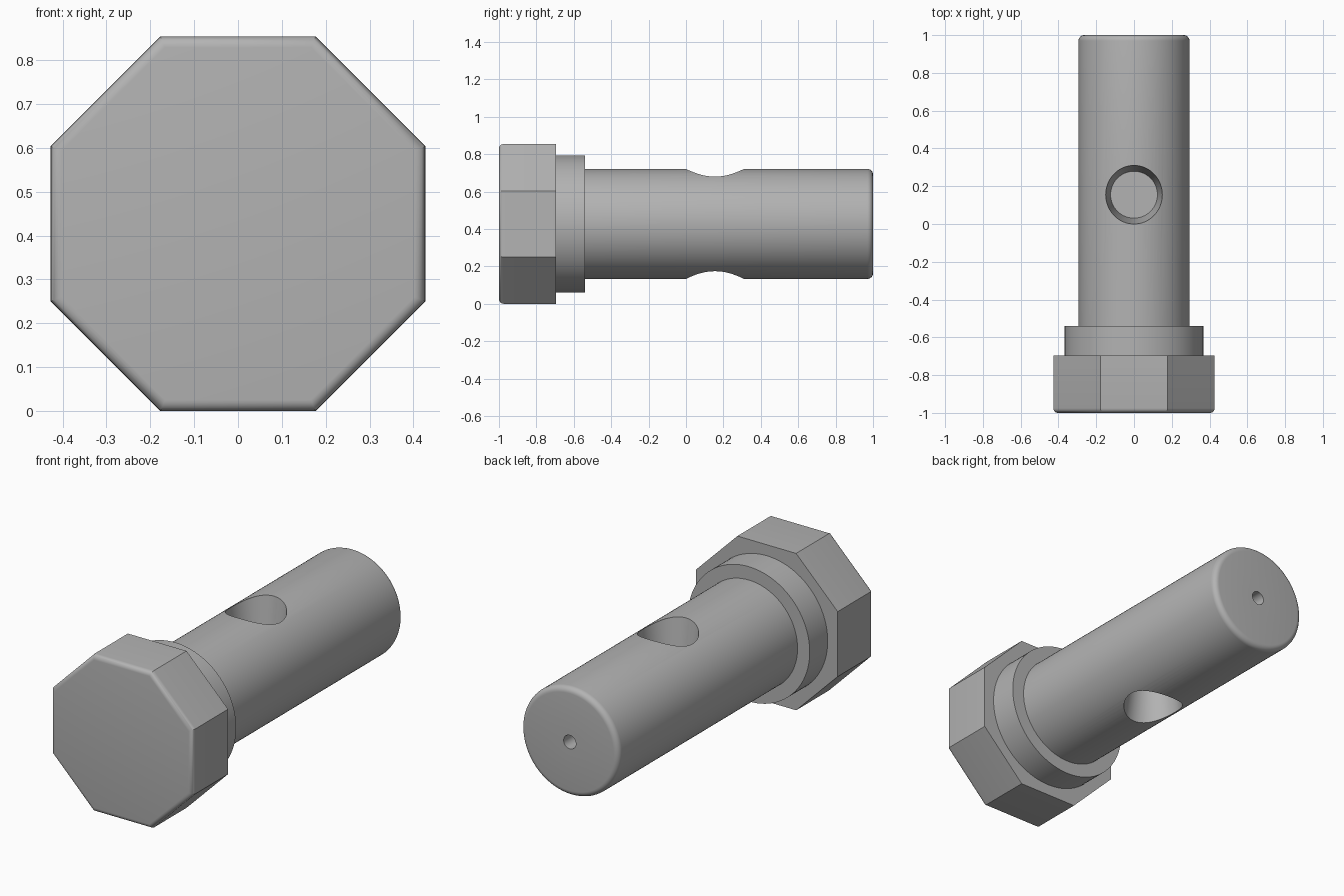
import bpy, bmesh, math
from mathutils import Matrix, Vector

cube = bpy.data.objects.get("Cube")
if cube:
    bpy.data.objects.remove(cube, do_unlink=True)

AXIS_Z = 0.427      # height of the bolt axis
HOLE_Y = 0.155      # position of the cross holes along the shank

steel = bpy.data.materials.new("grey_steel")
steel.use_nodes = True
STEEL = (0.45, 0.45, 0.45, 1)
steel.diffuse_color = STEEL
steel.node_tree.nodes["Principled BSDF"].inputs["Base Color"].default_value = STEEL


def fillet(y, r, size, direction, steps=6):
    """Rounded rim at an end face: points run from the end face to the side."""
    pts = []
    for i in range(steps + 1):
        a = math.pi / 2 * i / steps
        pts.append((y - direction * size * (1 - math.cos(a)), r - size * (1 - math.sin(a))))
    return pts


def make_object(name, bm):
    bmesh.ops.recalc_face_normals(bm, faces=bm.faces)
    mesh = bpy.data.meshes.new(name)
    bm.to_mesh(mesh)
    bm.free()
    mesh.materials.append(steel)
    obj = bpy.data.objects.new(name, mesh)
    bpy.context.collection.objects.link(obj)
    return obj


def lathe(name, profile, sides, turn=0.0):
    """Turn a (y, radius) profile around the bolt axis and cap both ends."""
    bm = bmesh.new()
    rings = []
    for y, r in profile:
        angles = [turn + 2 * math.pi * i / sides for i in range(sides)]
        rings.append([bm.verts.new((r * math.cos(a), y, AXIS_Z + r * math.sin(a))) for a in angles])
    for a, b in zip(rings, rings[1:]):
        for i in range(sides):
            j = (i + 1) % sides
            bm.faces.new((a[i], a[j], b[j], b[i]))
    bm.faces.new(rings[0])
    bm.faces.new(rings[-1])
    return make_object(name, bm)


def smooth(obj):
    bpy.ops.object.select_all(action="DESELECT")
    obj.select_set(True)
    bpy.context.view_layer.objects.active = obj
    bpy.ops.object.shade_smooth_by_angle(angle=math.radians(30))


# Octagonal head with a rounded front rim
corner = 1 / math.cos(math.pi / 8)
head_profile = [(y, r * corner) for y, r in fillet(-1.0, 0.427, 0.025, -1)]
head = lathe("octagonal_head", head_profile + [(-0.695, 0.427 * corner)], 8, math.pi / 8)
smooth(head)

# Collar and shank, with a rounded tip and a small blind bore in its end
shank_profile = [(-0.695, 0.367), (-0.54, 0.367), (-0.54, 0.294)]
shank_profile += reversed(fillet(1.0, 0.294, 0.03, 1))
shank_profile += [(1.0, 0.037), (0.75, 0.037)]
shank = lathe("collar_and_shank", shank_profile, 96)

# Tapered blind holes in the top and underside of the shank
for side, label in ((1, "top"), (-1, "bottom")):
    inner, outer = 0.06, 0.36
    bm = bmesh.new()
    place = Matrix.Translation(Vector((0, HOLE_Y, AXIS_Z + side * (inner + outer) / 2)))
    if side < 0:
        place = place @ Matrix.Rotation(math.pi, 4, "X")
    bmesh.ops.create_cone(bm, cap_ends=True, segments=64, radius1=0.124, radius2=0.164,
                          depth=outer - inner, matrix=place)
    cutter = make_object(label + "_hole_cutter", bm)
    cut = shank.modifiers.new(label + "_hole", "BOOLEAN")
    cut.operation = "DIFFERENCE"
    cut.solver = "EXACT"
    cut.object = cutter
    bpy.ops.object.select_all(action="DESELECT")
    shank.select_set(True)
    bpy.context.view_layer.objects.active = shank
    bpy.ops.object.modifier_apply(modifier=cut.name)
    bpy.data.objects.remove(cutter, do_unlink=True)
smooth(shank)
